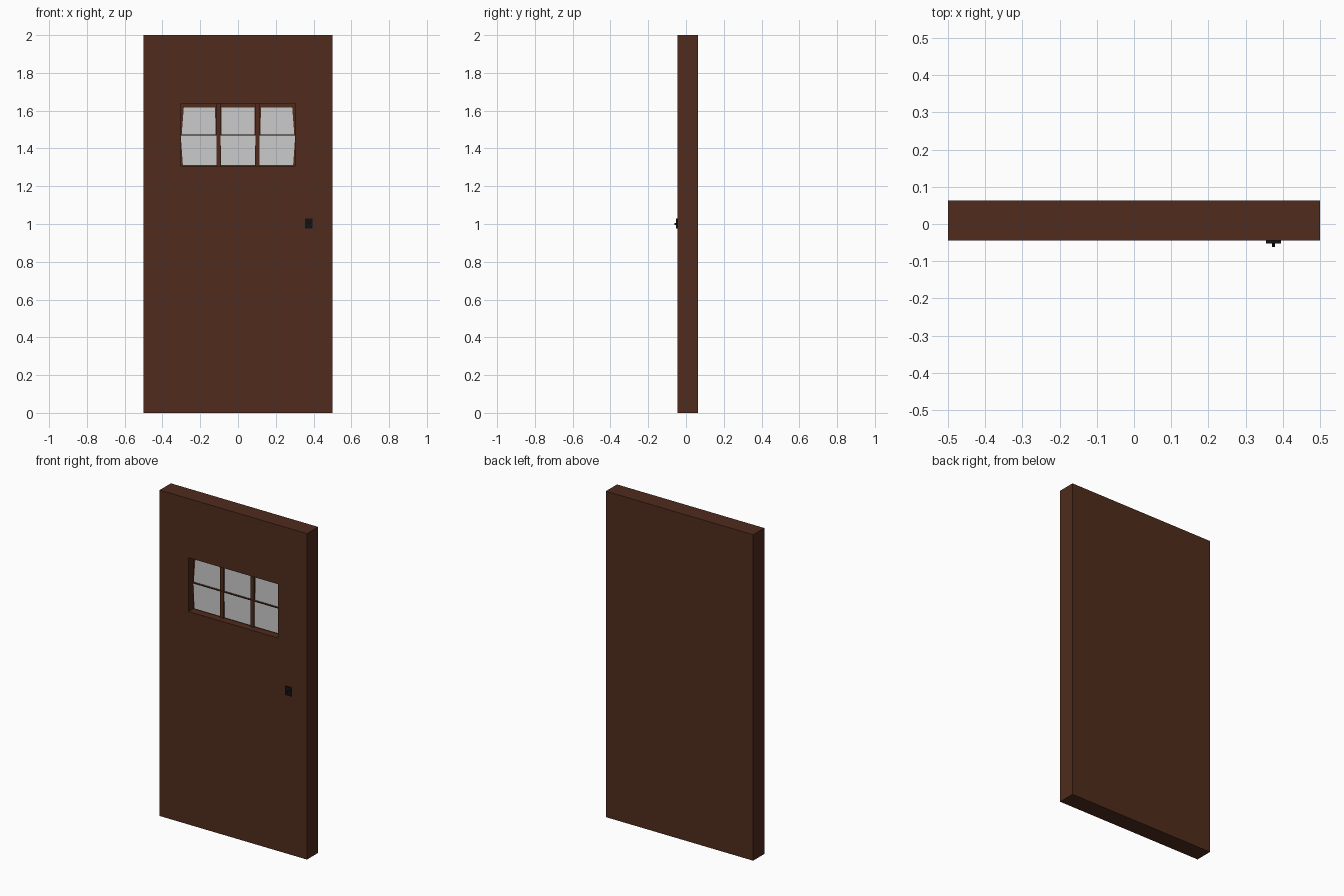
import bpy, math

if "Cube" in bpy.data.objects:
    bpy.data.objects.remove(bpy.data.objects["Cube"])


def material(name, rgb):
    m = bpy.data.materials.new(name)
    m.diffuse_color = (*rgb, 1)
    m.use_nodes = True
    m.node_tree.nodes["Principled BSDF"].inputs["Base Color"].default_value = m.diffuse_color
    return m


brown = material("dark_wood", (0.08, 0.025, 0.012))
black = material("black_metal", (0.006, 0.006, 0.007))


def box(name, x, y, z, mat=None):
    """Box from (min, max) ranges on each axis."""
    verts = [(a, b, c) for a in x for b in y for c in z]
    faces = [(0, 1, 3, 2), (4, 6, 7, 5), (0, 4, 5, 1),
             (2, 3, 7, 6), (0, 2, 6, 4), (1, 5, 7, 3)]
    return mesh(name, verts, faces, mat)


def mesh(name, verts, faces, mat=None):
    me = bpy.data.meshes.new(name)
    me.from_pydata(verts, [], faces)
    if mat:
        me.materials.append(mat)
    ob = bpy.data.objects.new(name, me)
    bpy.context.collection.objects.link(ob)
    return ob


FRONT, BACK, FLOOR = -0.045, 0.063, 0.0
WX, WZ = (-0.303, 0.303), (1.307, 1.637)

# Door slab with a window recess that does not reach the back
slab = box("door_slab", (-0.5, 0.5), (FRONT, BACK), (0, 2), brown)
cutter = box("window_cutter", WX, (FRONT - 0.05, FLOOR), WZ, brown)
cutter.hide_render = True
mod = slab.modifiers.new("window_recess", 'BOOLEAN')
mod.object = cutter
mod.operation = 'DIFFERENCE'
mod.solver = 'EXACT'
bpy.context.view_layer.objects.active = slab
bpy.ops.object.modifier_apply(modifier=mod.name)
bpy.data.objects.remove(cutter)

# Glass panes: slightly tapered outer edges, widest at the middle rail
rows = {"upper": (1.474, 1.617, 0.298, 0.287),
        "lower": (1.469, 1.313, 0.303, 0.292)}
for row, (z_mid, z_end, w_mid, w_end) in rows.items():
    in_mid, in_end = (0.118, 0.122) if row == "upper" else (0.113, 0.113)
    c_mid, c_end = (0.088, 0.088) if row == "upper" else (0.092, 0.09)
    spans = {"left": (-w_mid, -in_mid, -in_end, -w_end),
             "middle": (-c_mid, c_mid, c_end, -c_end),
             "right": (in_mid, w_mid, w_end, in_end)}
    for col, (a, b, c, d) in spans.items():
        y = FLOOR - 0.003
        quad = [(a, y, z_mid), (b, y, z_mid), (c, y, z_end), (d, y, z_end)]
        order = (0, 1, 2, 3) if row == "upper" else (3, 2, 1, 0)
        mesh(f"{row}_{col}_pane", quad, [order])

# Window bars
for side, s in (("left", -1), ("right", 1)):
    box(f"{side}_window_bar", (s * 0.103 - 0.011, s * 0.103 + 0.011),
        (FLOOR - 0.01, FLOOR + 0.002), WZ, brown)
box("middle_window_rail", WX, (FLOOR - 0.013, FLOOR + 0.002), (1.469, 1.474), brown)

# Handle plate and its small pin
box("handle_plate", (0.355, 0.395), (FRONT - 0.007, FRONT + 0.002), (0.975, 1.028), black)
bpy.ops.mesh.primitive_cylinder_add(vertices=8, radius=0.004, depth=0.016,
                                    location=(0.375, -0.054, 1.0),
                                    rotation=(math.pi / 2, 0, 0))
pin = bpy.context.object
pin.name = "handle_pin"
pin.data.materials.append(black)
